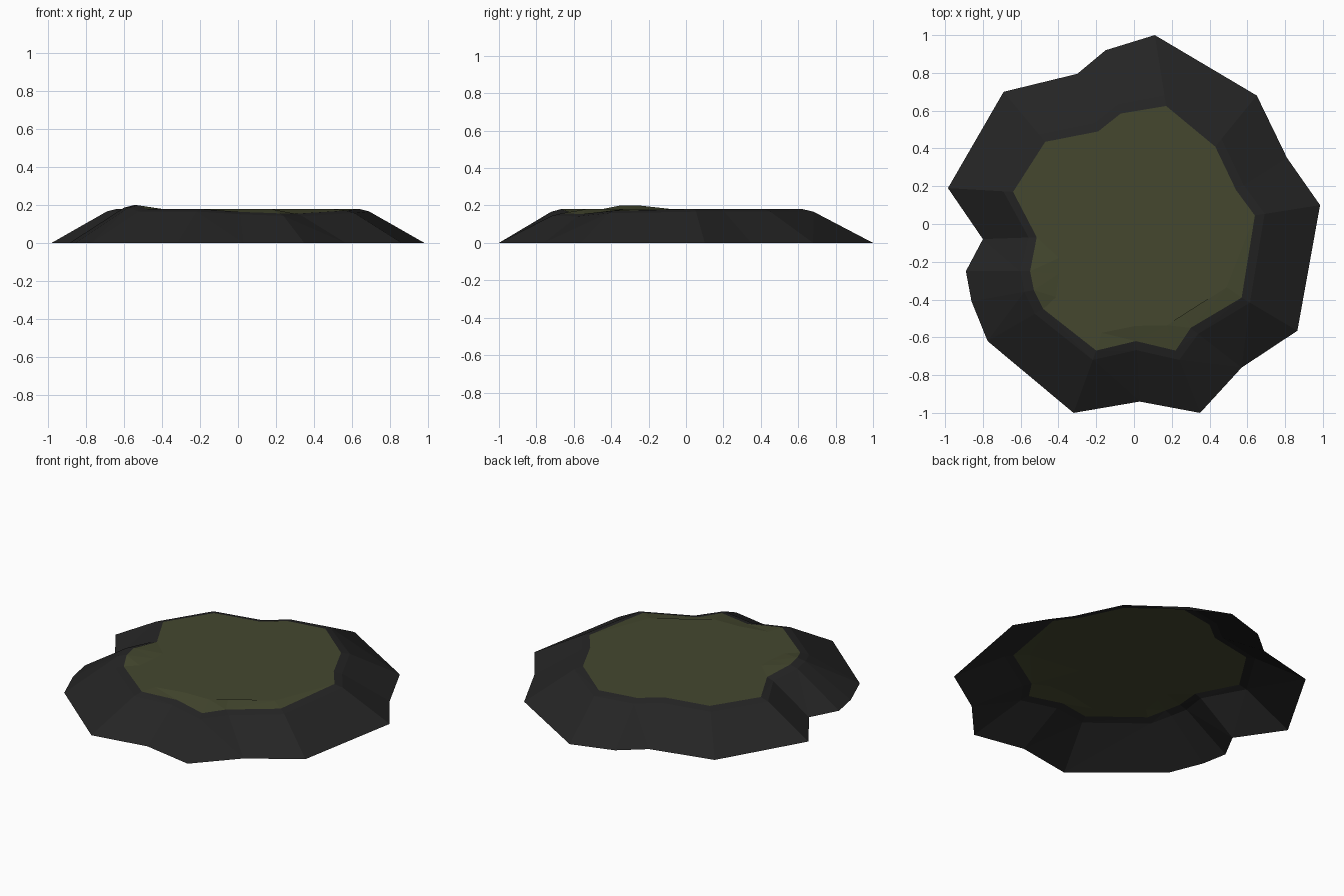
import bpy, bmesh

if "Cube" in bpy.data.objects:
    bpy.data.objects.remove(bpy.data.objects["Cube"])

# Matching outlines, counterclockwise: foot of the slope and edge of the grass
FOOT = [(0.985, 0.10), (0.81, 0.35), (0.65, 0.68), (0.11, 1.0), (-0.15, 0.92),
        (-0.30, 0.795), (-0.69, 0.70), (-0.985, 0.19), (-0.80, -0.08),
        (-0.89, -0.25), (-0.86, -0.41), (-0.775, -0.62), (-0.32, -1.0),
        (0.03, -0.94), (0.35, -1.0), (0.57, -0.76), (0.865, -0.565)]
EDGE = [(0.64, 0.045), (0.54, 0.18), (0.43, 0.41), (0.17, 0.625), (-0.07, 0.585),
        (-0.19, 0.49), (-0.47, 0.435), (-0.64, 0.17), (-0.515, -0.07),
        (-0.55, -0.25), (-0.53, -0.35), (-0.48, -0.45), (-0.20, -0.67),
        (0.01, -0.62), (0.22, -0.67), (0.30, -0.55), (0.57, -0.39)]
N = len(EDGE)
TOP = 0.18
# Raised lip on the left, worn dip at the front
EDGE_Z = {9: 0.20, 10: 0.20, 13: 0.165, 14: 0.157, 15: 0.155, 16: 0.172}
# How far in the flat plateau starts, as a fraction of the edge
INSET = {8: 0.88, 9: 0.72, 10: 0.75, 13: 0.87, 14: 0.80, 15: 0.53}


def material(name, rgb):
    m = bpy.data.materials.new(name)
    m.diffuse_color = (*rgb, 1)
    m.use_nodes = True
    m.node_tree.nodes["Principled BSDF"].inputs["Base Color"].default_value = m.diffuse_color
    return m


def loft(name, rings, mat, fill_last=False):
    """Bridge successive rings of points, optionally capping the last."""
    bm = bmesh.new()
    vs = [[bm.verts.new(p) for p in ring] for ring in rings]
    for a, b in zip(vs, vs[1:]):
        for i in range(N):
            j = (i + 1) % N
            bm.faces.new((a[i], a[j], b[j], b[i]))
    if fill_last:
        bm.faces.new(vs[-1])
    bmesh.ops.triangulate(bm, faces=bm.faces[:])
    me = bpy.data.meshes.new(name)
    bm.to_mesh(me)
    bm.free()
    me.materials.append(mat)
    ob = bpy.data.objects.new(name, me)
    bpy.context.collection.objects.link(ob)
    return ob


foot = [(x, y, 0) for x, y in FOOT]
edge = [(x, y, EDGE_Z.get(i, TOP)) for i, (x, y) in enumerate(EDGE)]
# Shoulder: slightly outside and below the grass edge
shoulder = [(e[0] + 0.15 * (f[0] - e[0]), e[1] + 0.15 * (f[1] - e[1]), e[2] - 0.013)
            for e, f in zip(edge, foot)]
plateau = [(x * INSET.get(i, 0.86), y * INSET.get(i, 0.86), TOP)
           for i, (x, y) in enumerate(EDGE)]

# Open-bottomed rocky slope and grassy top
loft("rock_slope", [foot, shoulder, edge], material("dark rock", (0.018, 0.018, 0.018)))
loft("grass_top", [edge, plateau], material("olive grass", (0.058, 0.064, 0.028)), True)
